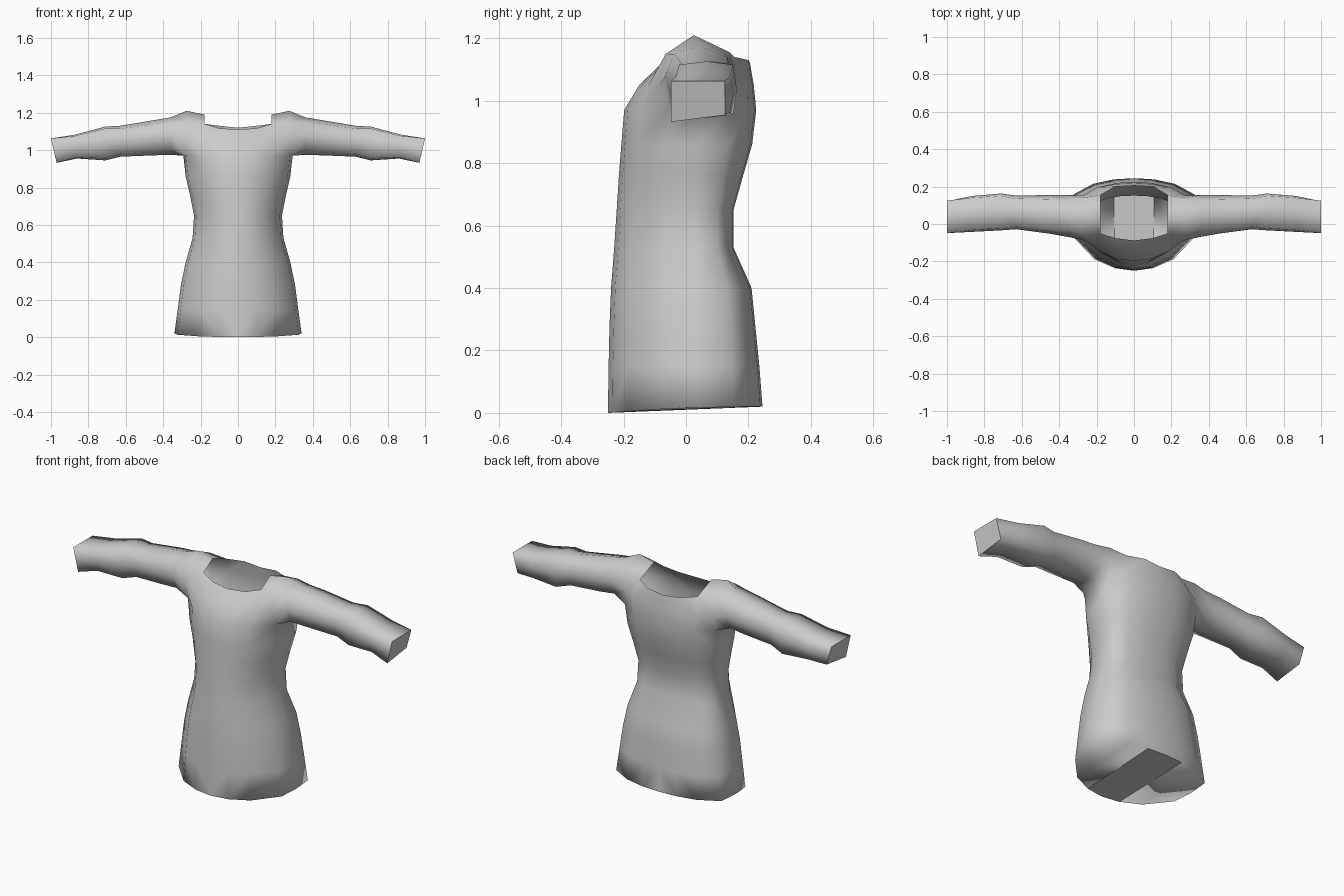
import bpy, bmesh

if "Cube" in bpy.data.objects:
    bpy.data.objects.remove(bpy.data.objects["Cube"])

cloth = bpy.data.materials.new("grey_cloth")
cloth.diffuse_color = (0.6, 0.6, 0.6, 1)
cloth.use_nodes = True
cloth.node_tree.nodes["Principled BSDF"].inputs["Base Color"].default_value = cloth.diffuse_color

bm = bmesh.new()


def loop(points):
    return [bm.verts.new(p) for p in points]


def face(*verts, smooth=True):
    bm.faces.new(verts).smooth = smooth


def skin(lower, upper):
    """Bridge two open rows, upper above lower."""
    for i in range(len(lower) - 1):
        face(lower[i], lower[i + 1], upper[i + 1], upper[i])


# Half cross-section of the torso, front centre -> side -> back centre
FX = [0, .3, .62, .95, 1, .97, .64, .32, 0]
FY = [-1, -.95, -.78, -.36, 0, .58, .86, .97, 1]
SIDE_Y = 0.03


def torso_row(z, half_w, front, back, drop=0):
    pts = []
    for fx, fy in zip(FX, FY):
        y = SIDE_Y + (fy * (SIDE_Y - front) if fy < 0 else fy * (back - SIDE_Y))
        pts.append((fx * half_w, y, z - drop * max(0, -fy)))
    return loop(pts)


# Torso from hem to armpit: height, half width, front y, back y
rows = [torso_row(.02, .34, -.25, .245, .02)]
for spec in [(.15, .322, -.248, .235), (.28, .305, -.245, .222),
             (.40, .28, -.24, .21), (.53, .243, -.23, .152),
             (.65, .235, -.222, .152), (.76, .257, -.215, .183),
             (.86, .28, -.207, .212), (.97, .292, -.198, .225)]:
    rows.append(torso_row(*spec))
for a, b in zip(rows, rows[1:]):
    skin(a, b)

# Closed underside, with a flat strip along the middle
hem = rows[0]
for i in range(3):
    face(hem[8 - i], hem[7 - i], hem[i + 1], hem[i], smooth=i > 0)
face(hem[5], hem[4], hem[3])

# Chest and upper back panels up to the neckline
pit = rows[-1]
chest = loop([(0, -.15, 1.05), (.1, -.14, 1.05), (.19, -.12, 1.05), (.272, -.085, 1.05)])
neck_f = loop([(0, -.088, 1.11), (.1, -.076, 1.117), (.18, -.05, 1.14), (.275, -.065, 1.15)])
blade = loop([(.275, .152, 1.05), (.2, .195, 1.05), (.1, .213, 1.05), (0, .217, 1.05)])
neck_b = loop([(.275, .14, 1.155), (.18, .155, 1.14), (.1, .2, 1.13), (0, .205, 1.12)])
skin(pit[:4], chest)
skin(chest, neck_f)
skin(pit[5:], blade)
skin(blade, neck_b)

# Shoulder top beside the open neck
collar, apex = loop([(.18, .03, 1.19), (.275, .025, 1.21)])
face(neck_f[2], neck_f[3], apex, collar)
face(collar, apex, neck_b[0], neck_b[1])

# Sleeve grown from the armhole
arm = [pit[4], pit[3], chest[3], neck_f[3], apex, neck_b[0], blade[0], pit[5]]


def sleeve_row(x, y0, y1, z0, z1, inset, slant=0, tilt=0):
    ym, zm = (y0 + y1) / 2, (z0 + z1) / 2
    dy, dz = (y1 - y0) * inset, (z1 - z0) * inset
    pts = [(ym, z0), (y0 + dy, z0 + dz), (y0, zm), (y0 + dy, z1 - dz),
           (ym, z1), (y1 - dy, z1 - dz), (y1, zm), (y1 - dy, z0 + dz)]
    return loop([(x - slant * (z1 - z) / (z1 - z0), y,
                  z + tilt * (y - y0) / (y1 - y0) * (z1 - z) / (z1 - z0)) for y, z in pts])


# x, y range, z range, corner inset, end slant, underside tilt
for spec in [(.36, -.068, .155, .975, 1.175, .13), (.45, -.052, .155, .972, 1.16, .11),
             (.63, -.028, .152, .965, 1.13, .09), (.71, -.034, .163, .945, 1.126, .06),
             (.87, -.042, .15, .955, 1.083, .05, .01), (1.0, -.048, .125, .932, 1.063, 0, .03, .022)]:
    nxt = sleeve_row(*spec)
    for i in range(8):
        j = (i + 1) % 8
        face(arm[i], nxt[i], nxt[j], arm[j])
    arm = nxt
face(*reversed(arm), smooth=False)  # closed cuff

mesh = bpy.data.meshes.new("shirt")
bm.to_mesh(mesh)
bm.free()
mesh.materials.append(cloth)
shirt = bpy.data.objects.new("shirt", mesh)
bpy.context.collection.objects.link(shirt)

# Mirror to the other half
mirror = shirt.modifiers.new("mirror", 'MIRROR')
mirror.use_clip = True
mirror.merge_threshold = 0.001
